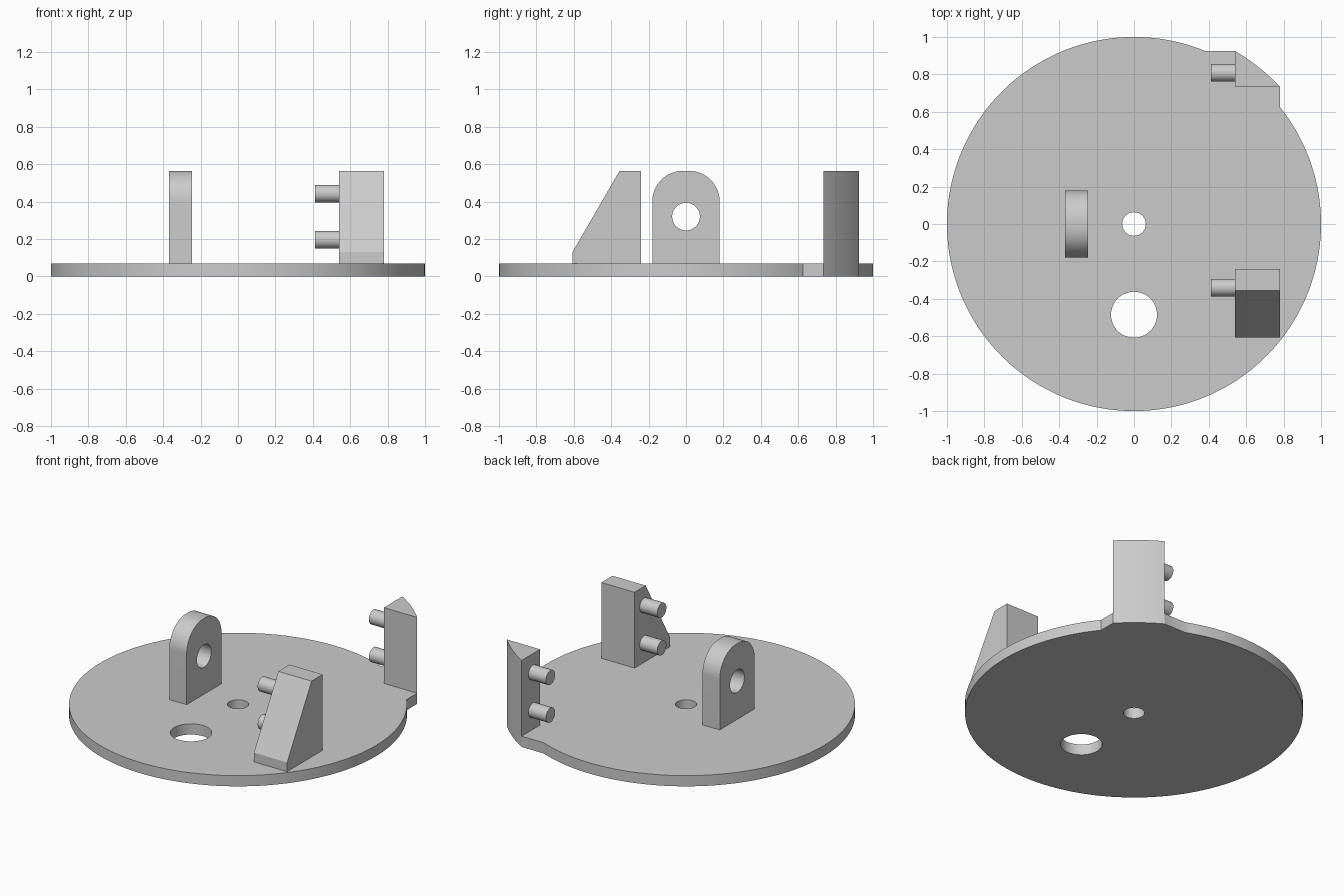
import bpy, bmesh, math
from mathutils import Vector

if "Cube" in bpy.data.objects:
    bpy.data.objects.remove(bpy.data.objects["Cube"])

grey = bpy.data.materials.new("plain grey")
grey.diffuse_color = (0.6, 0.6, 0.6, 1)
grey.use_nodes = True
grey.node_tree.nodes["Principled BSDF"].inputs["Base Color"].default_value = grey.diffuse_color

BASE_H, TOP = 0.07, 0.565
X0, X1 = 0.54, 0.78          # width range of the two right-hand posts


def arc(cx, cy, r, a0, a1, n):
    return [(cx + r * math.cos(a0 + (a1 - a0) * i / n),
             cy + r * math.sin(a0 + (a1 - a0) * i / n)) for i in range(n + 1)]


def prism(name, outline, lo, hi, axis="z"):
    """Extrude a 2D outline along z (outline is x, y) or x (outline is y, z)."""
    bm = bmesh.new()
    place = (lambda p: (p[0], p[1], lo)) if axis == "z" else (lambda p: (lo, p[0], p[1]))
    face = bm.faces.new([bm.verts.new(place(p)) for p in outline])
    step = Vector((0, 0, hi - lo) if axis == "z" else (hi - lo, 0, 0))
    ext = bmesh.ops.extrude_face_region(bm, geom=[face])
    bmesh.ops.translate(bm, vec=step,
                        verts=[v for v in ext["geom"] if isinstance(v, bmesh.types.BMVert)])
    bmesh.ops.recalc_face_normals(bm, faces=bm.faces)
    mesh = bpy.data.meshes.new(name)
    bm.to_mesh(mesh)
    bm.free()
    mesh.materials.append(grey)
    obj = bpy.data.objects.new(name, mesh)
    bpy.context.collection.objects.link(obj)
    return obj


def smooth(obj):
    bpy.ops.object.select_all(action="DESELECT")
    obj.select_set(True)
    bpy.context.view_layer.objects.active = obj
    bpy.ops.object.shade_smooth_by_angle(angle=math.radians(30))


def drill(obj, cx, cy, r, lo, hi, axis="z"):
    """Cut a round hole through a part, then remove the cutter."""
    cutter = prism("hole_cutter", arc(cx, cy, r, 0, math.tau, 48)[:-1], lo, hi, axis)
    cutter.hide_render = True
    mod = obj.modifiers.new("hole", "BOOLEAN")
    mod.operation, mod.solver, mod.object = "DIFFERENCE", "EXACT", cutter
    bpy.ops.object.select_all(action="DESELECT")
    obj.select_set(True)
    bpy.context.view_layer.objects.active = obj
    bpy.ops.object.modifier_apply(modifier=mod.name)
    bpy.data.objects.remove(cutter)


# Round base plate with a small tab that carries the rear post
TAB_Y0, TAB_Y1 = 0.735, 0.925
tab_arc = arc(0, 0, math.hypot(X0, TAB_Y1),
              math.atan2(TAB_Y0, X1), math.atan2(TAB_Y1, X0), 12)
disc_arc = arc(0, 0, 1, math.asin(TAB_Y1), math.acos(X1) + math.tau, 160)
base = prism("base_plate", disc_arc + tab_arc, 0, BASE_H)
drill(base, 0, 0, 0.063, -0.1, 0.2)
drill(base, 0, -0.485, 0.123, -0.1, 0.2)

# Rear post with a curved outer wall
rear_post = prism("rear_post", [(X0, TAB_Y0)] + tab_arc, BASE_H, TOP)

# Front post with a sloping face
front_post = prism("front_post", [(-0.24, BASE_H), (-0.24, TOP), (-0.355, TOP),
                                  (-0.607, 0.13), (-0.607, BASE_H)], X0, X1, "x")

# Upright lug with a rounded top and a cross hole
R = 0.165
lug = prism("lug", [(-0.18, BASE_H), (0.18, BASE_H)]
            + arc(0.18 - R, TOP - R, R, 0, math.pi / 2, 20)
            + arc(R - 0.18, TOP - R, R, math.pi / 2, math.pi, 20), -0.37, -0.245, "x")
drill(lug, 0, 0.32, 0.074, -0.5, -0.1, "x")

# Two pins on the inner side of each post
pins = []
for label, y in (("front", -0.34), ("rear", 0.808)):
    for level, z in (("lower", 0.197), ("upper", 0.443)):
        pins.append(prism(f"{label}_{level}_pin",
                          arc(y, z, 0.047, 0, math.tau, 32)[:-1], 0.413, X0, "x"))

for part in [base, rear_post, front_post, lug] + pins:
    smooth(part)
